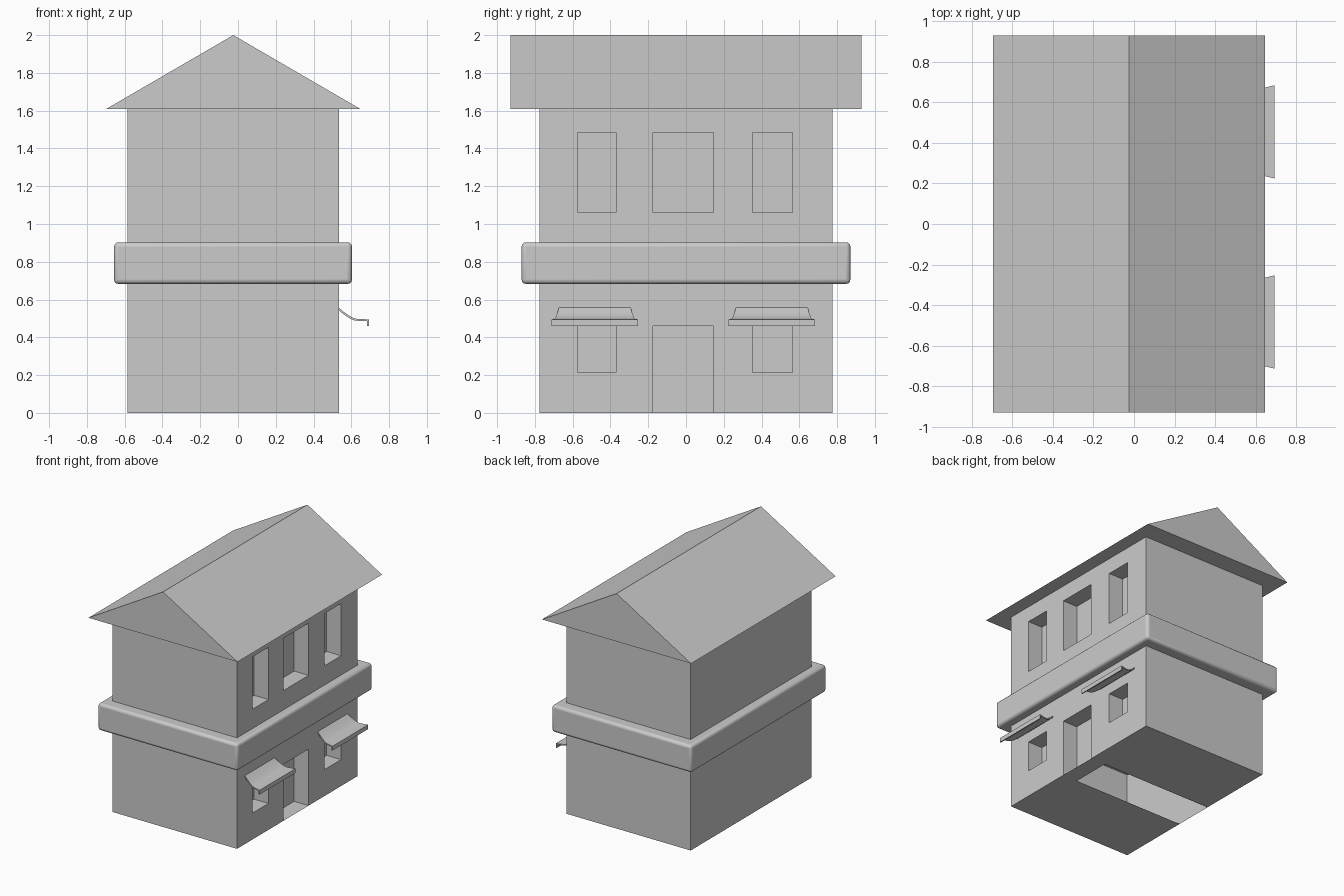
import bpy, bmesh

if "Cube" in bpy.data.objects:
    bpy.data.objects.remove(bpy.data.objects["Cube"])

X0, X1, YH, ZT = -0.585, 0.534, 0.775, 1.61   # wall extents
DEPTH = 0.13                                   # recess depth


def finish(name, bm, fix_normals=True):
    bmesh.ops.remove_doubles(bm, verts=bm.verts, dist=1e-5)
    if fix_normals:
        bmesh.ops.recalc_face_normals(bm, faces=bm.faces)
    me = bpy.data.meshes.new(name)
    bm.to_mesh(me)
    bm.free()
    ob = bpy.data.objects.new(name, me)
    bpy.context.collection.objects.link(ob)
    return ob


def face(bm, pts):
    return bm.faces.new([bm.verts.new(p) for p in pts])


def prism(name, profile, half_width, cy=0):
    """Loft an x-z profile between two y sides; half_width is a function of x."""
    bm = bmesh.new()
    rings = [[bm.verts.new((x, cy + s * half_width(x), z)) for x, z in profile]
             for s in (-1, 1)]
    for r in rings:
        bm.faces.new(r)
    n = len(profile)
    for i in range(n):
        j = (i + 1) % n
        bm.faces.new((rings[0][i], rings[0][j], rings[1][j], rings[1][i]))
    return finish(name, bm)


# Walls: hollow shell whose street side has recessed windows and a door
bm = bmesh.new()
ys = [-YH, -0.575, -0.37, -0.175, 0.145, 0.352, 0.563, YH]
zs = [0, 0.215, 0.46, 1.06, 1.485, ZT]
recessed = {(1, 1), (5, 1), (3, 0), (3, 1), (1, 3), (3, 3), (5, 3)}


def is_in(i, j):
    return (i, j) in recessed


for i in range(len(ys) - 1):
    for j in range(len(zs) - 1):
        a, b, c, d = ys[i], ys[i + 1], zs[j], zs[j + 1]
        x = X1 - DEPTH if is_in(i, j) else X1
        face(bm, [(x, a, c), (x, b, c), (x, b, d), (x, a, d)])
        if not is_in(i, j):
            continue
        xi = X1 - DEPTH
        # reveals, facing into the opening
        face(bm, [(xi, a, c), (xi, a, d), (X1, a, d), (X1, a, c)])
        face(bm, [(xi, b, c), (X1, b, c), (X1, b, d), (xi, b, d)])
        if not is_in(i, j - 1):
            face(bm, [(xi, a, c), (X1, a, c), (X1, b, c), (xi, b, c)])
        if not is_in(i, j + 1):
            face(bm, [(xi, a, d), (xi, b, d), (X1, b, d), (X1, a, d)])
face(bm, [(X0, -YH, 0), (X1, -YH, 0), (X1, -YH, ZT), (X0, -YH, ZT)])
face(bm, [(X1, YH, 0), (X0, YH, 0), (X0, YH, ZT), (X1, YH, ZT)])
face(bm, [(X0, YH, 0), (X0, -YH, 0), (X0, -YH, ZT), (X0, YH, ZT)])
# underside on both sides of the door, open strip behind the door
for a, b in ((-YH, ys[3]), (ys[4], YH)):
    face(bm, [(X0, a, 0), (X0, b, 0), (X1, b, 0), (X1, a, 0)])
finish("walls", bm, fix_normals=False)

# Gable roof
prism("roof", [(-0.696, ZT), (0.646, ZT), (-0.025, 2.0)], lambda x: 0.929)

# Rounded band between the storeys
band = prism("storey_band",
             [(-0.656, 0.683), (0.603, 0.683), (0.603, 0.903), (-0.656, 0.903)],
             lambda x: 0.87)
bev = band.modifiers.new("bevel", 'BEVEL')
bev.width = 0.022
bev.segments = 3

# Flared awnings over the ground floor windows
top = [(X1, 0.557), (0.56, 0.535), (0.59, 0.514), (0.612, 0.502), (0.635, 0.497),
       (0.693, 0.495)]
under = [(0.693, 0.46), (0.684, 0.46), (0.684, 0.486), (0.633, 0.487),
         (0.607, 0.492), (0.585, 0.504), (0.555, 0.525), (X1, 0.543)]
awnings = [prism(name, top + under, lambda x: 0.19 + 0.04 * (x - X1) / 0.159, cy)
           for name, cy in (("awning_left", -0.483), ("awning_right", 0.454))]

for ob in [band] + awnings:
    bpy.ops.object.select_all(action='DESELECT')
    ob.select_set(True)
    bpy.context.view_layer.objects.active = ob
    bpy.ops.object.shade_smooth_by_angle(angle=0.6)
